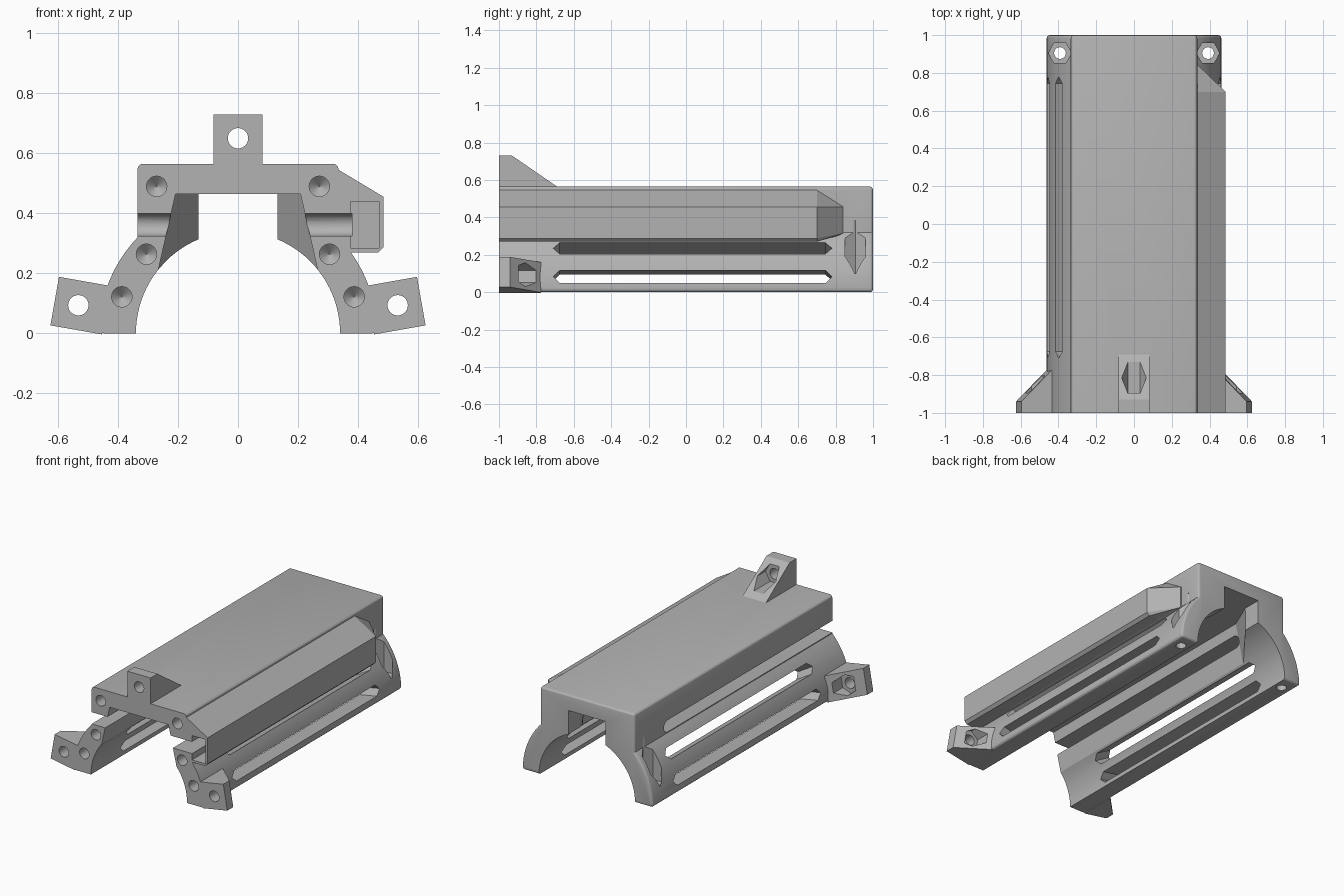
import bpy, bmesh, math
from math import sin, cos, pi, radians

if "Cube" in bpy.data.objects:
    bpy.data.objects.remove(bpy.data.objects["Cube"])

grey = bpy.data.materials.new("plain grey")
grey.diffuse_color = (0.45, 0.45, 0.45, 1)
grey.use_nodes = True
grey.node_tree.nodes["Principled BSDF"].inputs["Base Color"].default_value = grey.diffuse_color


def loft(name, rings):
    """Closed solid through a series of matching rings of 3D points."""
    bm = bmesh.new()
    vs = [[bm.verts.new(p) for p in r] for r in rings]
    n = len(vs[0])
    for a, b in zip(vs, vs[1:]):
        for i in range(n):
            j = (i + 1) % n
            bm.faces.new((a[i], a[j], b[j], b[i]))
    bm.faces.new(vs[0])
    bm.faces.new(vs[-1][::-1])
    bmesh.ops.recalc_face_normals(bm, faces=bm.faces)
    me = bpy.data.meshes.new(name)
    bm.to_mesh(me)
    bm.free()
    ob = bpy.data.objects.new(name, me)
    bpy.context.collection.objects.link(ob)
    return ob


def prism(name, pts, y0, y1):
    """Extrude an (x, z) outline along y."""
    return loft(name, [[(x, y, z) for x, z in pts] for y in (y0, y1)])


def circle(cx, cz, r, n=24, turn=0.0):
    return [(cx + r * cos(2 * pi * i / n + turn), cz + r * sin(2 * pi * i / n + turn)) for i in range(n)]


def combine(tool, op):
    tool.hide_render = True
    m = body.modifiers.new("bool", 'BOOLEAN')
    m.operation, m.object, m.solver = op, tool, 'EXACT'
    bpy.context.view_layer.objects.active = body
    bpy.ops.object.modifier_apply(modifier=m.name)
    bpy.data.objects.remove(tool)


def cut(tool):
    combine(tool, 'DIFFERENCE')


# Outer shell: round lower flanks with a box on top
R = 0.463
a_top = math.acos(0.335 / R)
half = [(R * cos(a_top * i / 14), R * sin(a_top * i / 14)) for i in range(15)] + [(0.335, 0.565)]
body = prism("housing_shell", half + [(-x, z) for x, z in reversed(half)], -1, 1)
body.data.materials.append(grey)
bm = bmesh.new()
bm.from_mesh(body.data)


def rounded(e):
    a, b = e.verts
    if a.co.y > 0.99 and b.co.y > 0.99:
        return True
    return abs(a.co.y - b.co.y) > 1 and (a.co.z > 0.56 or a.co.z < 0.001)


bmesh.ops.bevel(bm, geom=[e for e in bm.edges if rounded(e)], offset=0.018, segments=3,
                profile=0.5, affect='EDGES', clamp_overlap=True)
bm.to_mesh(body.data)
bm.free()


# Mounting ears: a wedge around the long axis, same shape at three angles
def ear(name, angle, base, tip, y_flat, y_end):
    u, w = (sin(angle), cos(angle)), (cos(angle), -sin(angle))
    prof = [(base - 0.012, -1), (tip, -1), (tip, y_flat), (base, y_end), (base - 0.012, y_end)]
    return loft(name, [[(u[0] * r + w[0] * t, y, u[1] * r + w[1] * t) for r, y in prof]
                       for t in (-0.082, 0.082)])


ears = [(0, 0.565, 0.73, -0.93, -0.69, 0.65),
        (radians(80), 0.458, 0.62, -0.94, -0.775, 0.54),
        (radians(-80), 0.458, 0.62, -0.94, -0.775, 0.54)]
for a, base, tip, yf, ye, hole in ears:
    combine(ear("ear", a, base, tip, yf, ye), 'UNION')

# Side channel housing with tapered rear end
chan = [(0.325, 0.551), (0.485, 0.455), (0.485, 0.288), (0.467, 0.27), (0.325, 0.27)]
rear = [(0.33 + (x - 0.325) * 0.06, min(max(z, 0.315), 0.455)) for x, z in chan]
rear[0], rear[4] = (0.325, 0.46), (0.325, 0.31)
combine(loft("side_channel", [[(x, -1, z) for x, z in chan], [(x, 0.70, z) for x, z in chan],
                              [(x, 0.84, z) for x, z in rear]]), 'UNION')

# Main bore, and the inner cavity that narrows towards the rear opening
cut(prism("bore", circle(0, 0, 0.34, 96), -1.1, 1.1))
wide = [(0.208, 0.465), (0.268, 0.2), (0.2, 0.1)]
slim = [(0.132, 0.465), (0.132, 0.2), (0.1, 0.1)]


def both(h):
    return h + [(-x, z) for x, z in reversed(h)]


cut(loft("cavity", [[(x, y, z) for x, z in both(h)]
                    for y, h in ((-1.1, wide), (0.70, wide), (0.88, slim), (1.1, slim))]))

# Channel pocket
cut(prism("channel_pocket", [(0.375, 0.285), (0.47, 0.285), (0.47, 0.44), (0.375, 0.44)], -1.1, 0.6))

for s in (-1, 1):
    # Long side gap with a round end
    zc, r = 0.3625, 0.0375
    prof = [(-1.1, zc - r)] + [(0.665 + r * cos(t), zc + r * sin(t))
                               for t in [pi * (i / 10 - 0.5) for i in range(11)]] + [(-1.1, zc + r)]
    outer = 0.38 if s > 0 else 0.42
    cut(loft("side_gap", [[(s * x, y, z) for y, z in prof] for x in (0.15, outer)]))
    # Radial vent slots with pointed ends
    for deg, r_out in ((10.3, 0.55), (30.5, 0.475)):
        c, n = cos(radians(deg)), sin(radians(deg))
        prof = [(-0.71, 0), (-0.675, -0.035), (0.745, -0.035), (0.78, 0), (0.745, 0.035), (-0.675, 0.035)]
        cut(loft("vent", [[(s * (q * c - t * n), y, q * n + t * c) for y, t in prof] for q in (0.29, r_out)]))
    # Front screw holes with conical bottoms
    for x, z in ((0.271, 0.49), (0.305, 0.264), (0.387, 0.122)):
        cut(loft("screw_hole", [[(px, y, pz) for px, pz in circle(s * x, z, q)]
                                for y, q in ((-1.1, 0.034), (-0.9, 0.034), (-0.87, 0.002))]))
    # Rear vertical bolt hole and hexagonal nut recess
    for n, q, z0, z1 in ((24, 0.031, -0.1, 0.15), (6, 0.062, 0.1, 0.385)):
        cut(loft("rear_nut", [[(x, y, z) for x, y in circle(s * 0.392, 0.905, q, n)] for z in (z0, z1)]))

# Ear bolt holes and nut recesses
for a, base, tip, yf, ye, hole in ears:
    cx, cz = hole * sin(a), hole * cos(a)
    cut(prism("ear_hole", circle(cx, cz, 0.034), -1.1, -0.8))
    cut(prism("ear_nut", circle(cx, cz, 0.065, 6, -a), -0.895, -0.6))

bpy.ops.object.select_all(action='DESELECT')
body.select_set(True)
bpy.context.view_layer.objects.active = body
bpy.ops.object.shade_smooth_by_angle(angle=radians(25))
